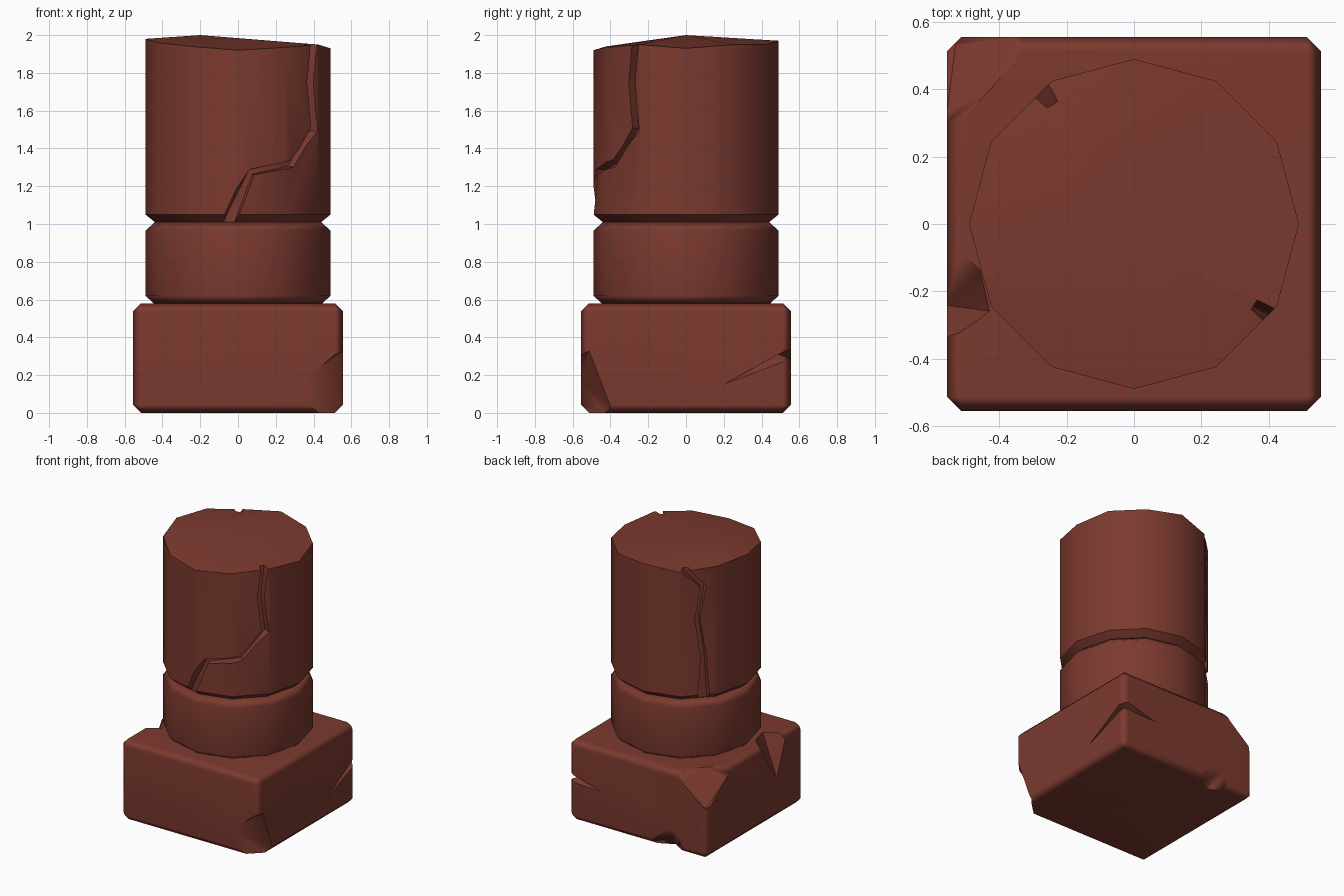
import bpy, bmesh
from math import sin, cos, radians, atan2, degrees
from mathutils import Vector

if "Cube" in bpy.data.objects:
    bpy.data.objects.remove(bpy.data.objects["Cube"])

stone = bpy.data.materials.new("red_stone")
stone.diffuse_color = (0.2, 0.042, 0.028, 1)
stone.use_nodes = True
stone.node_tree.nodes["Principled BSDF"].inputs["Base Color"].default_value = stone.diffuse_color


def finish(bm, name):
    bmesh.ops.recalc_face_normals(bm, faces=bm.faces)
    mesh = bpy.data.meshes.new(name)
    bm.to_mesh(mesh)
    bm.free()
    mesh.materials.append(stone)
    ob = bpy.data.objects.new(name, mesh)
    bpy.context.collection.objects.link(ob)
    return ob


def hull(points, name="chip_cutter"):
    bm = bmesh.new()
    for p in points:
        bm.verts.new(p)
    bmesh.ops.convex_hull(bm, input=bm.verts)
    return finish(bm, name)


def drum(name, rings, top=None, peak=None):
    """12-sided drum from (radius, z) rings, optionally with a broken top."""
    bm = bmesh.new()
    loops = []
    for r, z in rings:
        loops.append([bm.verts.new((r * cos(radians(30 * k)), r * sin(radians(30 * k)), z))
                      for k in range(12)])
    if top:
        for v, z in zip(loops[-1], top):
            v.co.z = z
    for a, b in zip(loops, loops[1:]):
        for k in range(12):
            n = (k + 1) % 12
            bm.faces.new((a[k], a[n], b[n], b[k]))
    bm.faces.new(loops[0][::-1])
    if peak:
        c = bm.verts.new(peak)
        for k in range(12):
            bm.faces.new((loops[-1][k], loops[-1][(k + 1) % 12], c))
    else:
        bm.faces.new(loops[-1])
    return finish(bm, name)


def crack(path, r_in=0.43, r_out=0.56, r0=0.482):
    """Groove cutter that follows (angle, z, half width) around the drum."""
    pts = [Vector((radians(a) * r0, z)) for a, z, w in path]
    bm = bmesh.new()
    rings = []
    for i, p in enumerate(pts):
        d1 = (p - pts[i - 1]).normalized() if i else (pts[1] - p).normalized()
        d2 = (pts[i + 1] - p).normalized() if i < len(pts) - 1 else d1
        t = (d1 + d2).normalized()
        side = Vector((-t.y, t.x)) * path[i][2] / max(0.5, t.dot(d1))
        ring = []
        for s, r in ((-1, r_out), (1, r_out), (0.6, r_in), (-0.6, r_in)):
            q = p + side * s
            ring.append(bm.verts.new((r * cos(q.x / r0), r * sin(q.x / r0), q.y)))
        rings.append(ring)
    for a, b in zip(rings, rings[1:]):
        for k in range(4):
            n = (k + 1) % 4
            bm.faces.new((a[k], a[n], b[n], b[k]))
    bm.faces.new(rings[0])
    bm.faces.new(rings[-1][::-1])
    bmesh.ops.triangulate(bm, faces=bm.faces)
    return finish(bm, "crack_cutter")


def carve(ob, cutters):
    bpy.context.view_layer.objects.active = ob
    for c in cutters:
        m = ob.modifiers.new("carve", 'BOOLEAN')
        m.operation, m.solver, m.object = 'DIFFERENCE', 'EXACT', c
        bpy.ops.object.modifier_apply(modifier=m.name)
        bpy.data.objects.remove(c)


def smooth(ob, angle):
    bpy.ops.object.select_all(action='DESELECT')
    ob.select_set(True)
    bpy.context.view_layer.objects.active = ob
    bpy.ops.object.shade_smooth_by_angle(angle=radians(angle))
    m = ob.modifiers.new("weighted", 'WEIGHTED_NORMAL')
    m.keep_sharp = True


# square plinth with chamfered edges
bm = bmesh.new()
bmesh.ops.create_cube(bm, size=1)
for v in bm.verts:
    v.co = (v.co.x * 1.11, v.co.y * 1.11, (v.co.z + 0.5) * 0.58)
bmesh.ops.bevel(bm, geom=bm.edges[:], offset=0.042, segments=1, affect='EDGES', profile=0.5)
plinth = finish(bm, "plinth")

# chips: front right foot, back left top, left top edge, back foot, right back split
gouge = [(0.62, 0.62, 0.38), (0.62, 0.62, 0.26), (0.49, 0.49, 0.31)]
carve(plinth, [
    hull([(0.34, -0.6, -0.03), (0.34, -0.57, 0.17), (0.6, -0.6, 0.4), (0.6, -0.5, 0.36),
          (0.57, -0.45, 0.17), (0.6, -0.35, -0.03), (0.6, -0.6, -0.03), (0.45, -0.49, 0.1)]),
    hull([(-0.57, 0.22, 0.6), (-0.43, 0.39, 0.585), (-0.26, 0.57, 0.6), (-0.53, 0.53, 0.36),
          (-0.6, 0.6, 0.33), (-0.7, 0.3, 0.7), (-0.3, 0.7, 0.7), (-0.7, 0.7, 0.7)]),
    hull([(-0.57, -0.02, 0.6), (-0.45, -0.13, 0.6), (-0.42, -0.26, 0.6), (-0.57, -0.37, 0.6),
          (-0.565, -0.24, 0.27), (-0.5, -0.2, 0.45), (-0.65, -0.2, 0.5)]),
    hull([(0.0, 0.57, -0.02), (-0.43, 0.57, -0.02), (-0.25, 0.57, 0.17), (-0.33, 0.565, 0.13),
          (-0.24, 0.45, -0.02), (-0.25, 0.5, 0.08), (-0.2, 0.65, 0.0)]),
    hull([(0.56, 0.18, 0.14)] + gouge),
    hull([(0.27, 0.56, 0.27)] + gouge),
])
smooth(plinth, 50)

# lower drum
lower = drum("lower_drum", [(0.44, 0.575), (0.49, 0.62), (0.49, 0.965), (0.44, 1.01)])
smooth(lower, 50)

# upper drum with uneven broken top
upper = drum("upper_drum", [(0.44, 1.01), (0.49, 1.05), (0.49, 1.95)],
             top=[1.93, 1.95, 1.95, 1.97, 1.945, 1.97, 1.98, 1.96, 1.94, 1.92, 1.935, 1.95],
             peak=(-0.2, 0.0, 2.0))


def front(x, z, w):
    return (degrees(atan2(-(0.482 ** 2 - x * x) ** 0.5, x)), z, w)


# cracks running down the front right and back left
carve(upper, [
    crack([front(0.405, 2.1, 0.03), front(0.40, 1.95, 0.03), front(0.385, 1.75, 0.03),
           front(0.403, 1.5, 0.03), front(0.29, 1.32, 0.026), front(0.075, 1.275, 0.022),
           front(-0.03, 1.06, 0.045), front(-0.07, 0.97, 0.055)]),
    crack([(118, 2.05, 0.03), (125, 1.945, 0.03), (139, 1.83, 0.026), (134, 1.6, 0.024),
           (139, 1.33, 0.026), (139, 1.08, 0.05), (140, 0.97, 0.065)]),
])
smooth(upper, 35)
